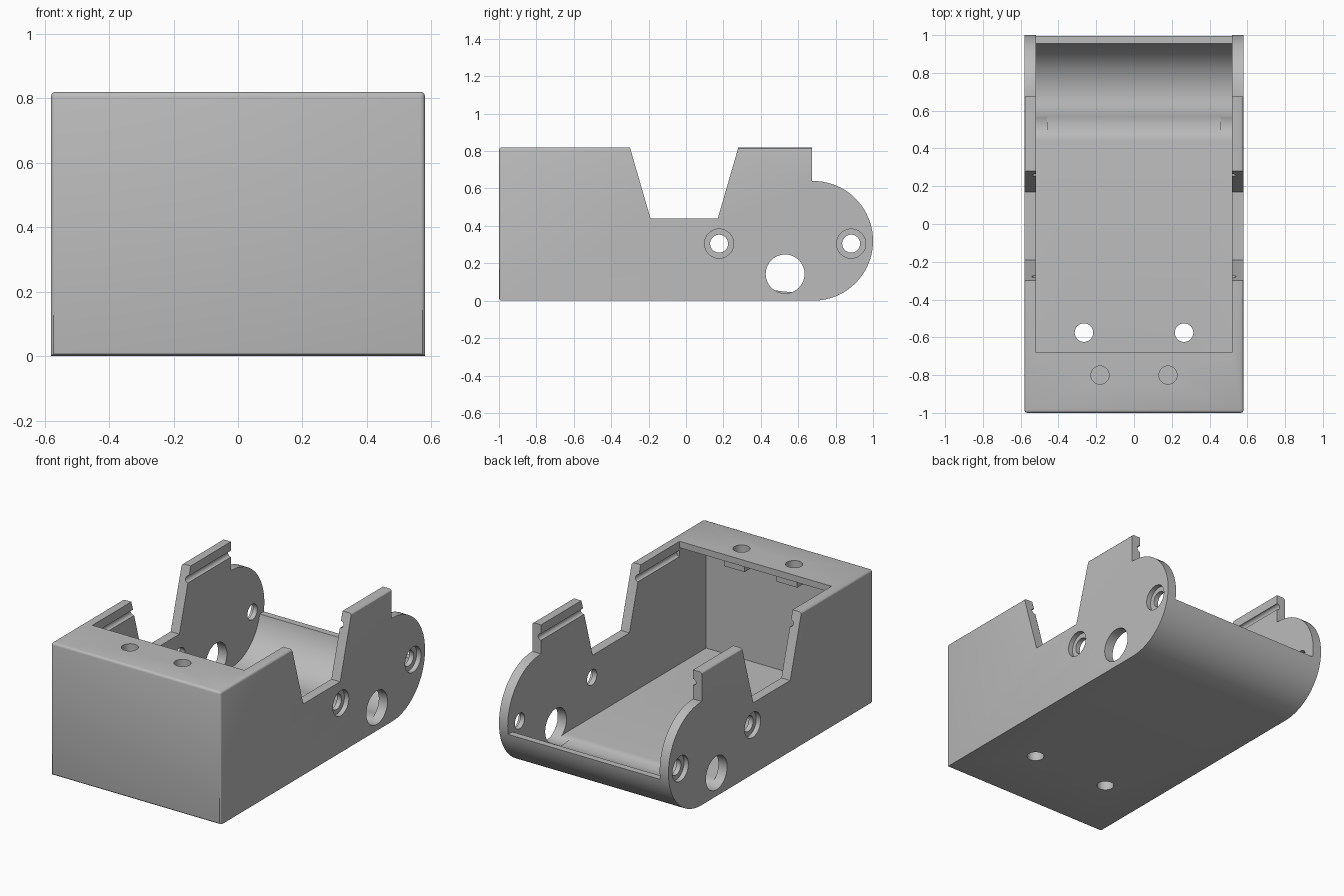
import bpy, bmesh
from math import sin, cos, radians
from mathutils import Matrix

cube = bpy.data.objects.get("Cube")
if cube:
    bpy.data.objects.remove(cube, do_unlink=True)

W, INNER, TOP, FRONT = 0.58, 0.52, 0.82, -1.0   # half widths, height, front plane

grey = bpy.data.materials.new("plain grey")
grey.use_nodes = True
grey.diffuse_color = (0.5, 0.5, 0.5, 1)
grey.node_tree.nodes["Principled BSDF"].inputs["Base Color"].default_value = (0.5, 0.5, 0.5, 1)


def finish(bm, name):
    bmesh.ops.recalc_face_normals(bm, faces=bm.faces)
    mesh = bpy.data.meshes.new(name)
    bm.to_mesh(mesh)
    bm.free()
    mesh.materials.append(grey)
    obj = bpy.data.objects.new(name, mesh)
    bpy.context.collection.objects.link(obj)
    return obj


def arc(y, z, r, start, end, steps):
    angles = [radians(start + (end - start) * i / steps) for i in range(steps + 1)]
    return [(y + r * cos(a), z + r * sin(a)) for a in angles]


def prism(profile, half):
    """Extrude a y-z profile across the width."""
    bm = bmesh.new()
    face = bm.faces.new([bm.verts.new((-half, y, z)) for y, z in profile])
    out = bmesh.ops.extrude_face_region(bm, geom=[face])
    moved = [v for v in out["geom"] if isinstance(v, bmesh.types.BMVert)]
    bmesh.ops.translate(bm, vec=(2 * half, 0, 0), verts=moved)
    return bm


def rod(center, r, length, axis):
    turn = {"X": Matrix.Rotation(radians(90), 4, "Y"),
            "Y": Matrix.Rotation(radians(90), 4, "X"),
            "Z": Matrix.Identity(4)}[axis]
    bm = bmesh.new()
    bmesh.ops.create_cone(bm, cap_ends=True, segments=40, radius1=r, radius2=r,
                          depth=length, matrix=Matrix.Translation(center) @ turn)
    return finish(bm, "rod_cutter")


def box(center, size):
    bm = bmesh.new()
    bmesh.ops.create_cube(bm, size=1, matrix=Matrix.Translation(center) @ Matrix.Diagonal((*size, 1)))
    return finish(bm, "box_helper")


def combine(target, tool, operation="DIFFERENCE"):
    tool.hide_render = True
    mod = target.modifiers.new("cut", "BOOLEAN")
    mod.operation, mod.object, mod.solver = operation, tool, "EXACT"
    bpy.context.view_layer.objects.active = target
    bpy.ops.object.modifier_apply(modifier=mod.name)
    bpy.data.objects.remove(tool, do_unlink=True)


# Outer shell with notched walls and a round rear end
outline = [(FRONT, 0)] + arc(0.68, 0.32, 0.32, -90, 90, 40)
outline += [(0.674, 0.64), (0.674, TOP), (0.28, TOP), (0.17, 0.44),
            (-0.19, 0.44), (-0.3, TOP), (FRONT, TOP)]
bm = prism(outline, W)


def softened(edge):
    a, b = (v.co for v in edge.verts)
    on_front = abs(a.y - FRONT) < 1e-4 and abs(b.y - FRONT) < 1e-4
    on_rim = abs(a.z - TOP) < 1e-4 and abs(b.z - TOP) < 1e-4 and abs(a.x - b.x) < 1e-4
    return on_front or on_rim


bmesh.ops.bevel(bm, geom=[e for e in bm.edges if softened(e)], offset=0.015,
                segments=3, profile=0.5, affect="EDGES")
housing = finish(bm, "housing")

# Cavity: reaches under the front top plate and follows the rear curve
cavity = [(-0.94, 0.06), (0.44, 0.06), (0.53, 0.048)]
cavity += arc(0.68, 0.32, 0.28, -102, -11.3, 28)
cavity += [(1.1, 0.265), (1.1, 1), (-0.68, 1), (-0.68, 0.78), (-0.94, 0.78)]
combine(housing, finish(prism(cavity, INNER), "cavity_cutter"))

# Fastener blocks beneath the top plate, and holes through plate and floor
for side in (-1, 1):
    combine(housing, box((side * 0.18, -0.8, 0.755), (0.14, 0.14, 0.07)), "UNION")
for side in (-1, 1):
    combine(housing, rod((side * 0.18, -0.8, 0.77), 0.048, 0.2, "Z"))
    combine(housing, rod((side * 0.265, -0.575, 0), 0.049, 0.3, "Z"))

# Side wall holes with counterbores on the outside
for y in (0.177, 0.883):
    combine(housing, rod((0, y, 0.305), 0.048, 1.4, "X"))
    for side in (-1, 1):
        combine(housing, rod((side * (W + 0.02), y, 0.305), 0.078, 0.1, "X"))
for side in (-1, 1):
    combine(housing, rod((side * 0.56, 0.53, 0.143), 0.104, 0.2, "X"))

# Snap grooves along the inside of the wall tops
for side in (-1, 1):
    combine(housing, rod((side * INNER, 0.06, 0.745), 0.02, 1.48, "Y"))

bpy.ops.object.select_all(action="DESELECT")
housing.select_set(True)
bpy.context.view_layer.objects.active = housing
bpy.ops.object.shade_smooth_by_angle(angle=radians(30))
